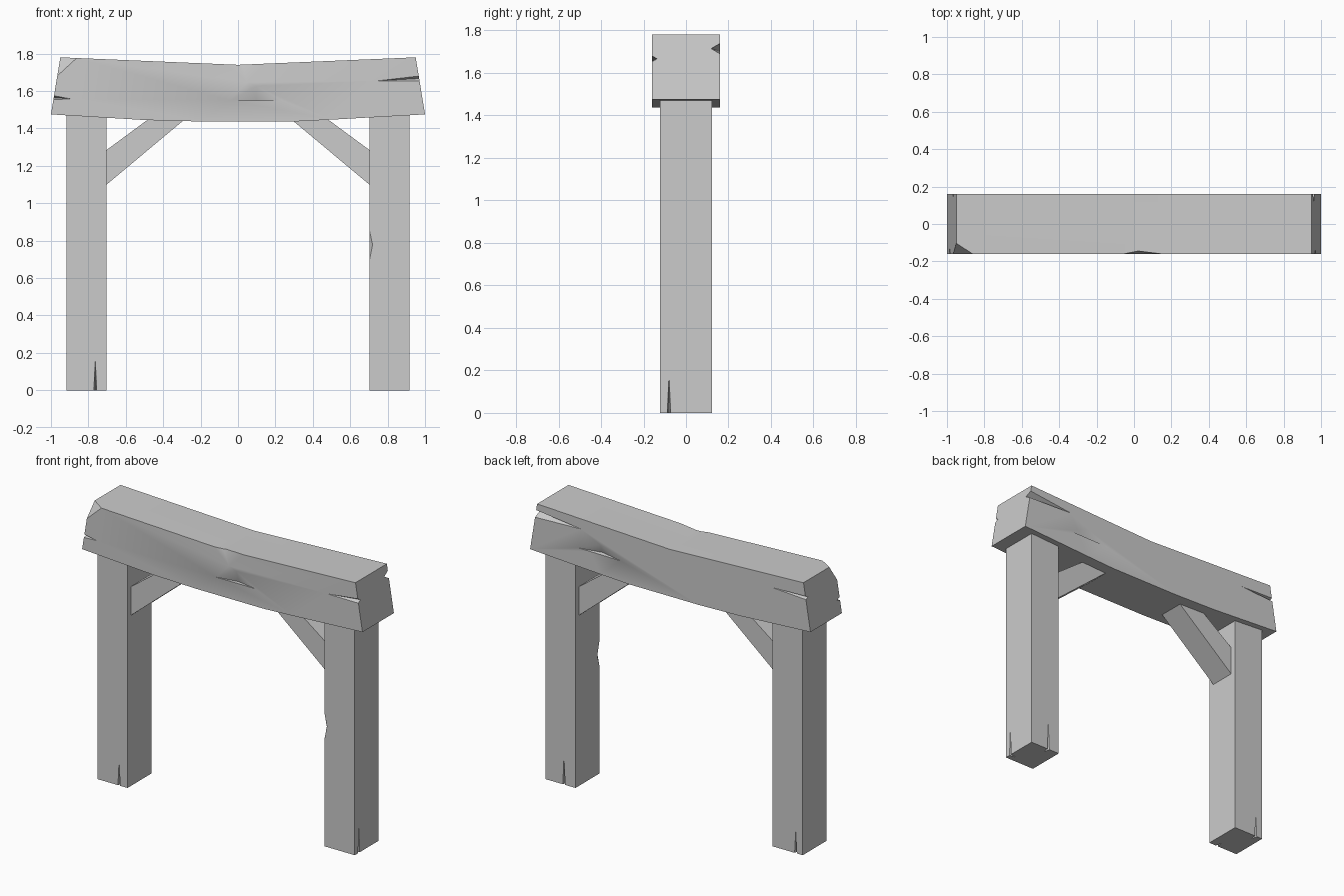
import bpy, bmesh

if "Cube" in bpy.data.objects:
    bpy.data.objects.remove(bpy.data.objects["Cube"])

wood = bpy.data.materials.new("weathered grey")
wood.diffuse_color = (0.6, 0.6, 0.6, 1)
wood.use_nodes = True
wood.node_tree.nodes["Principled BSDF"].inputs["Base Color"].default_value = wood.diffuse_color


def finish(name, bm):
    bmesh.ops.recalc_face_normals(bm, faces=bm.faces[:])
    me = bpy.data.meshes.new(name)
    bm.to_mesh(me)
    bm.free()
    me.materials.append(wood)
    ob = bpy.data.objects.new(name, me)
    bpy.context.collection.objects.link(ob)
    return ob


def slab(name, outline, depth):
    """Extrude an x-z outline symmetrically along y."""
    bm = bmesh.new()
    f = bm.faces.new([bm.verts.new((x, -depth, z)) for x, z in outline])
    g = bmesh.ops.extrude_face_region(bm, geom=[f])["geom"]
    bmesh.ops.translate(bm, vec=(0, 2 * depth, 0),
                        verts=[v for v in g if isinstance(v, bmesh.types.BMVert)])
    return finish(name, bm)


def cut(ob, points):
    """Carve the convex hull of the points out of a part."""
    bm = bmesh.new()
    for p in points:
        bm.verts.new(p)
    bmesh.ops.convex_hull(bm, input=bm.verts[:])
    tool = finish("cutter", bm)
    tool.hide_render = True
    mod = ob.modifiers.new("cut", 'BOOLEAN')
    mod.operation = 'DIFFERENCE'
    mod.solver = 'EXACT'
    mod.object = tool
    bpy.context.view_layer.objects.active = ob
    bpy.ops.object.modifier_apply(modifier=mod.name)
    bpy.data.objects.remove(tool, do_unlink=True)


def end_split(ob, side, face, z0, z1, tip_x, tip_z, depth):
    """Split running in from a beam end along the front (-1) or back (1) face."""
    out, inner = face * 0.165, face * (0.16 - depth)
    x = side * 1.03
    cut(ob, [(x, out, z0), (x, out, z1), (x, inner, (z0 + z1) / 2),
             (side * tip_x, out, tip_z)])


def foot_crack(ob, x, y, dx, dy, height):
    """Thin wedge crack rising from a post foot; (dx, dy) points out of the face."""
    w = 0.009
    o = 0.003
    cut(ob, [(x + dy * w + dx * o, y + dx * w + dy * o, -0.01),
             (x - dy * w + dx * o, y - dx * w + dy * o, -0.01),
             (x - dx * 0.045, y - dy * 0.045, -0.01),
             (x + dx * o, y + dy * o, height)])


# Sagging top beam with slanted ends
beam = slab("top_beam", [(-1, 1.475), (-0.5, 1.445), (-0.2, 1.437), (0.3, 1.437),
                         (0.5, 1.447), (1, 1.475), (0.95, 1.78), (0, 1.74),
                         (-0.95, 1.78)], 0.16)
# Chipped front corner
cut(beam, [(-0.96, -0.09, 1.79), (-0.845, -0.165, 1.785), (-0.98, -0.162, 1.665),
           (-1.05, -0.10, 1.70), (-1.05, -0.22, 1.8), (-1.0, -0.1, 1.82)])
# Splits at the beam ends
end_split(beam, -1, -1, 1.55, 1.585, 0.88, 1.557, 0.045)
end_split(beam, 1, -1, 1.65, 1.69, 0.70, 1.652, 0.03)
end_split(beam, 1, 1, 1.685, 1.75, 0.60, 1.70, 0.05)
end_split(beam, -1, 1, 1.67, 1.70, 0.68, 1.69, 0.035)
# Dent in the top front edge and cracks along the faces
cut(beam, [(-0.07, -0.161, 1.75), (0.16, -0.161, 1.75), (0.02, -0.143, 1.75),
           (0.05, -0.161, 1.64), (0.05, -0.2, 1.75)])
cut(beam, [(-0.05, -0.161, 1.55), (0.24, -0.161, 1.55), (0.1, -0.135, 1.55),
           (0.1, -0.161, 1.63), (0.1, -0.19, 1.56)])
cut(beam, [(0.35, 0.161, 1.572), (0.66, 0.161, 1.575), (0.5, 0.135, 1.578),
           (0.5, 0.161, 1.64), (0.5, 0.19, 1.58)])

# Posts
posts = {}
for side, name in ((-1, "left_post"), (1, "right_post")):
    a, b = side * 0.703, side * 0.918
    posts[side] = slab(name, [(a, 0), (b, 0), (b, 1.475), (a, 1.475)], 0.122)
foot_crack(posts[-1], -0.763, -0.122, 0, -1, 0.17)
foot_crack(posts[-1], -0.868, 0.122, 0, 1, 0.15)
foot_crack(posts[1], 0.918, -0.08, 1, 0, 0.19)
foot_crack(posts[1], 0.785, 0.122, 0, 1, 0.2)
# Chip in the inner front edge of the right post
cut(posts[1], [(0.70, -0.125, 0.67), (0.70, -0.125, 0.88), (0.722, -0.125, 0.78),
               (0.70, -0.095, 0.76), (0.68, -0.15, 0.78)])

# Diagonal braces
for side, name in ((-1, "left_brace"), (1, "right_brace")):
    slab(name, [(side * x, z) for x, z in
                ((0.72, 1.085), (0.72, 1.272), (0.485, 1.445), (0.295, 1.445),
                 (0.295, 1.44))], 0.085)

# Crisp edges with soft dents
for ob in bpy.data.objects:
    ob.select_set(True)
bpy.context.view_layer.objects.active = beam
bpy.ops.object.shade_smooth_by_angle(angle=0.44)
